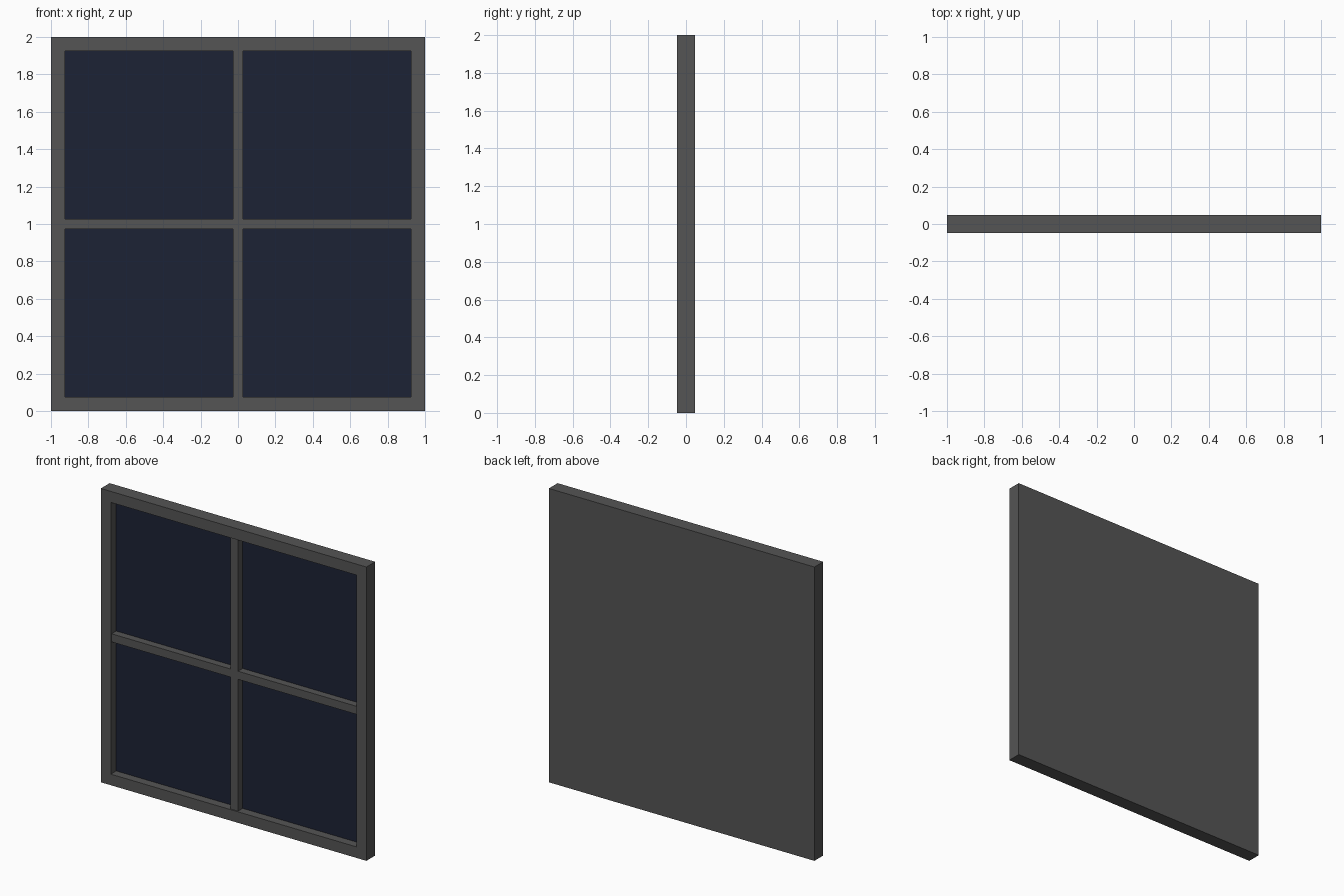
import bpy

if "Cube" in bpy.data.objects:
    bpy.data.objects.remove(bpy.data.objects["Cube"])

W, RAIL, BAR = 2.0, 0.075, 0.055      # overall size, frame width, glazing bar width
FRONT, BACK = -0.047, 0.047
GLASS_Y = 0.011
BAR_FRONT = FRONT + 0.008


def material(name, color):
    m = bpy.data.materials.new(name)
    m.diffuse_color = color
    m.use_nodes = True
    m.node_tree.nodes["Principled BSDF"].inputs["Base Color"].default_value = m.diffuse_color
    return m


grey = material("dark_grey", (0.09, 0.09, 0.09, 1))
navy = material("dark_glass", (0.012, 0.016, 0.035, 1))


def box(name, x0, x1, y0, y1, z0, z1, mat):
    bpy.ops.mesh.primitive_cube_add(size=1, location=((x0 + x1) / 2, (y0 + y1) / 2, (z0 + z1) / 2))
    o = bpy.context.object
    o.name = name
    o.scale = (x1 - x0, y1 - y0, z1 - z0)
    bpy.ops.object.transform_apply(location=False, rotation=False, scale=True)
    o.data.materials.append(mat)
    return o


# Outer frame: a solid slab with a shallow pocket cut in the front
frame = box("frame", -1, 1, FRONT, BACK, 0, W, grey)
cutter = box("pocket_cutter", -1 + RAIL, 1 - RAIL, FRONT - 0.1, GLASS_Y + 0.004, RAIL, W - RAIL, grey)
cut = frame.modifiers.new("pocket", 'BOOLEAN')
cut.operation = 'DIFFERENCE'
cut.solver = 'EXACT'
cut.object = cutter
bpy.context.view_layer.objects.active = frame
bpy.ops.object.modifier_apply(modifier=cut.name)
bpy.data.objects.remove(cutter, do_unlink=True)

# Four glass panes on the pocket floor
h = BAR / 2
for x0, x1, side in ((-1 + RAIL, -h, "left"), (h, 1 - RAIL, "right")):
    for z0, z1, level in ((RAIL, 1 - h, "lower"), (1 + h, W - RAIL, "upper")):
        box(f"{level}_{side}_pane", x0, x1, GLASS_Y, GLASS_Y + 0.004, z0, z1, navy)

# Crossing glazing bars: one upright, two horizontal halves
box("upright_bar", -h, h, BAR_FRONT, GLASS_Y + 0.004, RAIL, W - RAIL, grey)
box("left_crossbar", -1 + RAIL, -h, BAR_FRONT, GLASS_Y + 0.004, 1 - h, 1 + h, grey)
box("right_crossbar", h, 1 - RAIL, BAR_FRONT, GLASS_Y + 0.004, 1 - h, 1 + h, grey)
